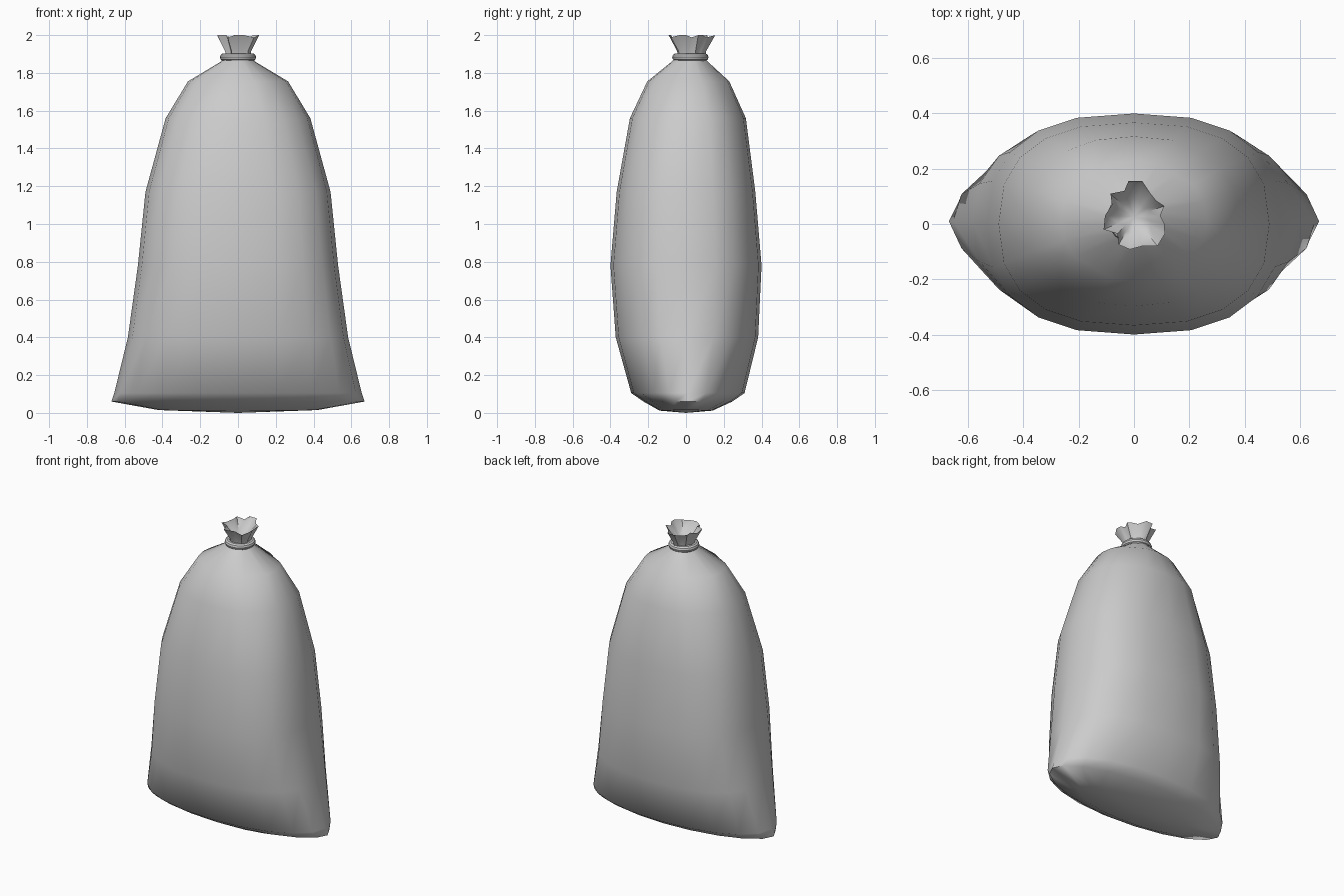
import bpy, bmesh
from math import cos, sin, pi, copysign

if "Cube" in bpy.data.objects:
    bpy.data.objects.remove(bpy.data.objects["Cube"])


def make_object(name, rings, start=None, end=None, angle=60):
    """Skin closed rings of points, with optional pole points at both ends."""
    bm = bmesh.new()
    loops = [[bm.verts.new(p) for p in r] for r in rings]
    n = len(loops[0])
    for a, b in zip(loops, loops[1:]):
        for i in range(n):
            j = (i + 1) % n
            bm.faces.new((a[i], a[j], b[j], b[i]))
    for pole, loop in ((start, loops[0]), (end, loops[-1])):
        if pole:
            v = bm.verts.new(pole)
            for i in range(n):
                bm.faces.new((loop[i], loop[(i + 1) % n], v))
    bmesh.ops.recalc_face_normals(bm, faces=bm.faces)
    me = bpy.data.meshes.new(name)
    bm.to_mesh(me)
    bm.free()
    ob = bpy.data.objects.new(name, me)
    bpy.context.collection.objects.link(ob)
    bpy.context.view_layer.objects.active = ob
    ob.select_set(True)
    bpy.ops.object.shade_smooth_by_angle(angle=angle * pi / 180)
    ob.select_set(False)
    return ob


def oval(z, rx, ry, power, cy=0, fold=0, sag=0, n=20):
    """Superellipse ring; fold pinches gathers, sag lifts the side corners."""
    pts = []
    for i in range(n):
        a = 2 * pi * i / n
        c, s = cos(a), sin(a)
        k = 1 - (fold if i in (3, 8, 13, 18) else 0)
        x = k * rx * copysign(abs(c) ** (2 / power), c)
        y = k * ry * copysign(abs(s) ** (2 / power), s)
        pts.append((x, cy + y, z + sag * c * c))
    return pts


# Sack body: z, half width, half depth, squareness, y offset, fold, sag
profile = [
    (0.012, 0.42, 0.14, 2.2, 0.00, 0.00, 0.003),
    (0.06, 0.67, 0.235, 1.9, 0.01, 0.00, 0.00),
    (0.105, 0.655, 0.30, 2.1, 0.01, 0.00, 0.00),
    (0.40, 0.583, 0.377, 2.4, 0.005, 0.00, 0.00),
    (0.78, 0.53, 0.40, 2.5, 0.00, 0.00, 0.00),
    (1.17, 0.49, 0.367, 2.5, 0.00, 0.00, 0.00),
    (1.56, 0.383, 0.307, 2.3, 0.01, 0.02, 0.00),
    (1.755, 0.265, 0.217, 2.1, 0.012, 0.06, 0.00),
    (1.86, 0.09, 0.095, 2.0, 0.02, 0.08, 0.00),
    (1.90, 0.06, 0.06, 2.0, 0.025, 0.00, 0.00),
]
make_object("sack_body", [oval(*p) for p in profile],
            start=(0, 0, 0), end=(0, 0.025, 1.90))

# Gathered mouth above the tie: ragged rim with an outer and inner wall
rim = [(0.11, 0.0), (0.095, 0.03), (0.11, 0.065), (0.08, 0.085),
       (0.06, 0.11), (0.03, 0.155), (-0.02, 0.155), (-0.035, 0.12),
       (-0.085, 0.11), (-0.08, 0.07), (-0.105, 0.03), (-0.11, -0.02),
       (-0.06, -0.035), (-0.055, -0.075), (-0.015, -0.092), (0.03, -0.08),
       (0.085, -0.08), (0.112, -0.035)]


def mouth_ring(z, k, wave=0):
    return [(x * k, 0.027 + (y - 0.027) * k, z - wave * (i % 3 == 1))
            for i, (x, y) in enumerate(rim)]


make_object("gathered_mouth",
            [mouth_ring(1.88, 0.58), mouth_ring(1.915, 0.62),
             mouth_ring(2.0, 1.0, 0.012), mouth_ring(1.985, 0.92, 0.012),
             mouth_ring(1.93, 0.5)],
            end=(0, 0.027, 1.905), angle=50)

# Tie ring around the neck
bpy.ops.mesh.primitive_torus_add(location=(0, 0.023, 1.883), major_radius=0.075,
                                 minor_radius=0.021, major_segments=24,
                                 minor_segments=10)
bpy.context.object.name = "neck_tie"
bpy.ops.object.shade_smooth_by_angle()
